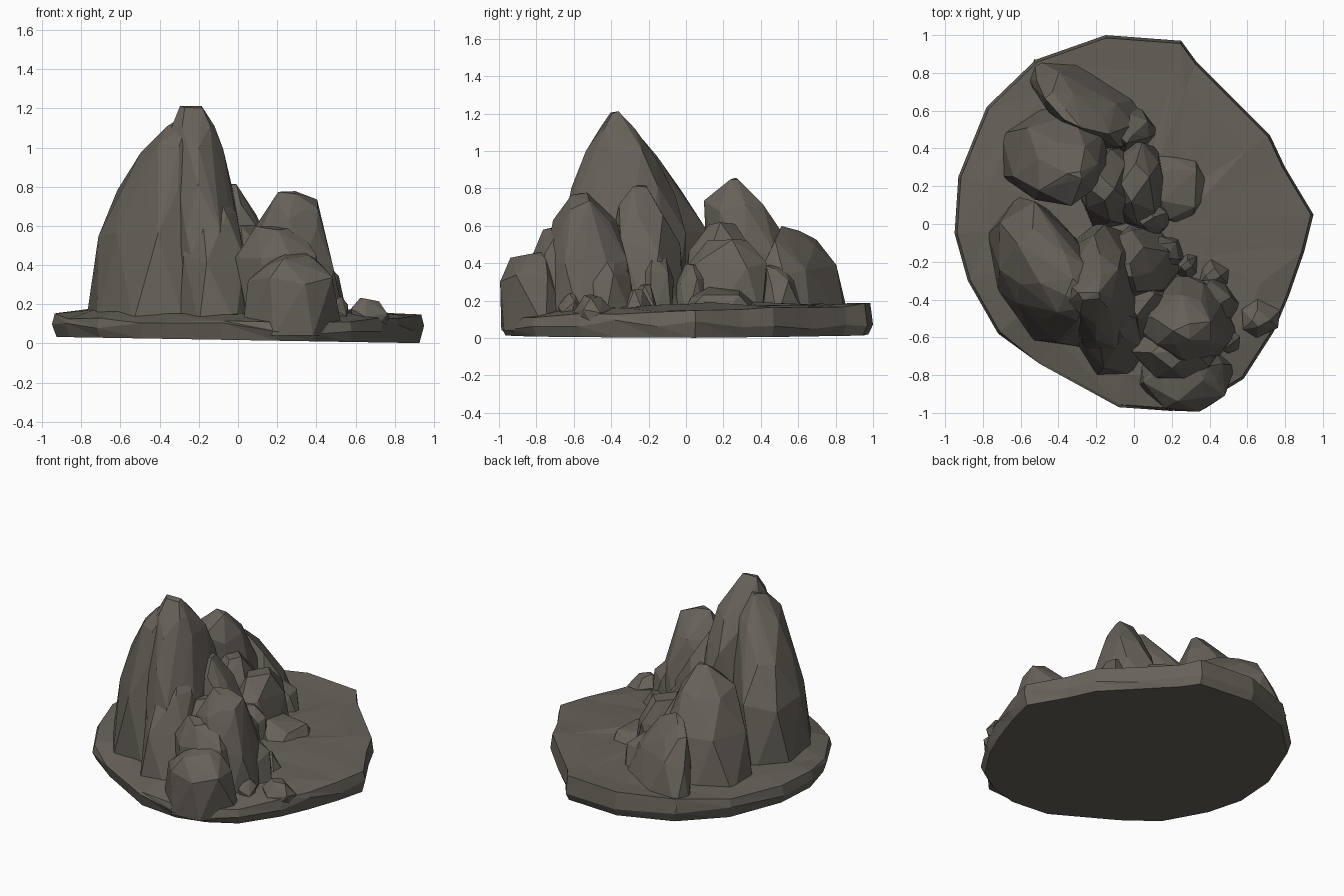
import bpy, bmesh, math, random

stone = bpy.data.materials.new("warm_grey_stone")
stone.diffuse_color = (0.135, 0.123, 0.102, 1)


def finish(bm, name):
    bmesh.ops.recalc_face_normals(bm, faces=bm.faces)
    me = bpy.data.meshes.new(name)
    bm.to_mesh(me)
    bm.free()
    me.materials.append(stone)
    ob = bpy.data.objects.new(name, me)
    bpy.context.collection.objects.link(ob)


def rock(name, rings, sides=8, seed=1, rot=0, jit=0.07):
    """Faceted boulder: hull around jittered ellipses (z, cx, cy, rx, ry)."""
    rnd = random.Random(seed)
    bm = bmesh.new()
    cr, sr = math.cos(math.radians(rot)), math.sin(math.radians(rot))
    grow = math.cos(math.pi / sides) ** -0.5
    for k, (z, cx, cy, rx, ry) in enumerate(rings):
        last = k == len(rings) - 1
        n = 4 if last else sides
        for i in range(n):
            a = (i + 0.5 * (k % 2) + rnd.uniform(-.25, .25)) * math.tau / n
            s = grow + rnd.uniform(-jit, jit)
            u, v = rx * s * math.cos(a), ry * s * math.sin(a)
            dz = 0 if k == 0 else rnd.uniform(-.035, .0 if last else .035)
            bm.verts.new((cx + u * cr - v * sr,
                          max(cy + u * sr + v * cr, -1.0), z + dz))
    bmesh.ops.convex_hull(bm, input=bm.verts[:])
    bmesh.ops.delete(bm, geom=[v for v in bm.verts if not v.link_faces], context='VERTS')
    finish(bm, name)


# Ground slab: uneven outline, tilted top and bottom
outline = [(-.15, 1), (.25, .97), (.33, .86), (.52, .67), (.72, .47), (.8, .3),
           (.95, .05), (.9, -.15), (.82, -.38), (.74, -.57), (.58, -.82), (.4, -.93),
           (.2, -.99), (-.08, -.97), (-.5, -.74), (-.72, -.58), (-.88, -.3),
           (-.95, -.05), (-.93, .25), (-.78, .62), (-.52, .87)]
rnd = random.Random(4)
bm = bmesh.new()
levels = []
for scale, kind in ((.975, 'b'), (1, 'm'), (.985, 't'), (.82, 'i'), (.45, 'c')):
    ring = []
    for x, y in outline:
        x, y = x * scale, y * scale
        z = {'b': .017 - .017 * x,
             'm': .075 + rnd.uniform(-.03, .035),
             't': .145 + .04 * y + rnd.uniform(-.012, .012),
             'i': .165 - .012 * x + .02 * y + rnd.uniform(-.01, .01),
             'c': .178 + .02 * y + rnd.uniform(-.01, .01)}[kind]
        ring.append(bm.verts.new((x, y, z)))
    levels.append(ring)
n = len(outline)
for lo, hi in zip(levels, levels[1:]):
    for i in range(n):
        j = (i + 1) % n
        bm.faces.new((lo[i], lo[j], hi[j]))
        bm.faces.new((lo[i], hi[j], hi[i]))
bm.faces.new(levels[0][::-1])
mid = bm.verts.new((0, 0, .185))
for i in range(n):
    bm.faces.new((levels[-1][i], levels[-1][(i + 1) % n], mid))
finish(bm, "ground_slab")

# Tall main peak: core, left wall and the columns leaning against it
rock("main_peak", [(.1, -.15, -.36, .23, .37), (.55, -.17, -.34, .19, .32),
                   (.78, -.18, -.33, .15, .26), (.98, -.21, -.35, .14, .18),
                   (1.12, -.235, -.37, .11, .1), (1.225, -.24, -.38, .07, .025)], 7, 3, jit=.05)
rock("peak_left_wall", [(.1, -.48, -.27, .24, .42), (.55, -.47, -.25, .21, .38),
                        (.78, -.41, -.28, .18, .28), (.98, -.35, -.33, .13, .18),
                        (1.14, -.3, -.37, .06, .08)], 8, 6, rot=25, jit=.05)
rock("peak_front_column", [(.1, -.11, -.58, .19, .23), (.42, -.12, -.56, .16, .19),
                           (.64, -.14, -.5, .12, .13), (.8, -.15, -.46, .05, .05)], 6, 8)
rock("peak_right_shoulder", [(.1, .05, -.2, .2, .2), (.48, .02, -.21, .16, .18),
                             (.68, -.02, -.23, .11, .12), (.83, -.04, -.25, .04, .04)], 6, 12)
rock("gap_column", [(.1, .06, -.48, .14, .24), (.42, .06, -.45, .12, .18),
                    (.62, .04, -.4, .07, .08)], 6, 14)

# Second peak at the front right with its front block
rock("right_peak", [(.1, .27, -.53, .26, .25), (.4, .25, -.54, .25, .22),
                    (.6, .27, -.55, .17, .16), (.7, .3, -.56, .11, .1),
                    (.785, .27, -.57, .06, .04)], 7, 21)
rock("right_peak_front", [(.1, .25, -.66, .23, .17), (.42, .21, -.67, .2, .15),
                          (.6, .2, -.68, .11, .08)], 7, 22)
rock("front_block", [(.04, .27, -.79, .25, .2), (.33, .28, -.83, .21, .165),
                     (.41, .28, -.83, .15, .11), (.47, .29, -.8, .08, .07)], 7, 23, jit=.04)
rock("right_side_block", [(.1, .42, -.42, .13, .14), (.32, .4, -.43, .11, .12),
                          (.46, .36, -.44, .06, .06)], 6, 25)

# Back left peaks
rock("back_peak", [(.1, -.42, .38, .29, .25), (.48, -.4, .34, .25, .22),
                   (.7, -.36, .27, .16, .16), (.86, -.32, .25, .06, .025)], 7, 31, rot=10, jit=.05)
rock("back_ridge", [(.1, -.24, .63, .37, .18), (.36, -.26, .6, .28, .13),
                    (.5, -.3, .58, .18, .08), (.6, -.33, .56, .07, .03)], 7, 34, rot=-33)
rock("back_ridge_foot", [(.1, -.02, .5, .14, .13), (.28, -.03, .49, .11, .1),
                         (.4, -.06, .48, .05, .05)], 6, 36)

# Stepped rocks inside the hollow
rock("inner_step_high", [(.1, -.14, .2, .16, .24), (.45, -.15, .2, .13, .18),
                         (.63, -.18, .21, .07, .08)], 6, 41)
rock("inner_step", [(.1, .03, .2, .14, .25), (.38, .02, .21, .12, .2),
                    (.53, .01, .22, .07, .1)], 6, 43)
rock("inner_step_front", [(.1, .08, .02, .11, .1), (.3, .08, .03, .09, .08),
                          (.4, .06, .04, .04, .04)], 6, 45)
rock("inner_slope", [(.1, .2, .2, .22, .22), (.2, .18, .2, .16, .16),
                     (.28, .13, .2, .07, .08)], 6, 47)
rock("inner_boulder", [(.1, .15, -.16, .12, .1), (.34, .14, -.16, .1, .09),
                       (.46, .12, -.16, .05, .05)], 6, 49)

# Loose stones
for k, (x, y, r, top) in enumerate([(.67, -.5, .1, .245), (.28, -.22, .065, .31),
                                    (.42, -.27, .08, .27), (.5, -.62, .06, .24)]):
    rock("loose_stone_%d" % (k + 1),
         [(.08, x, y, r * .8, r * .8), (.17, x, y, r, r), (top, x, y, r * .45, r * .45)], 6, 60 + k)
